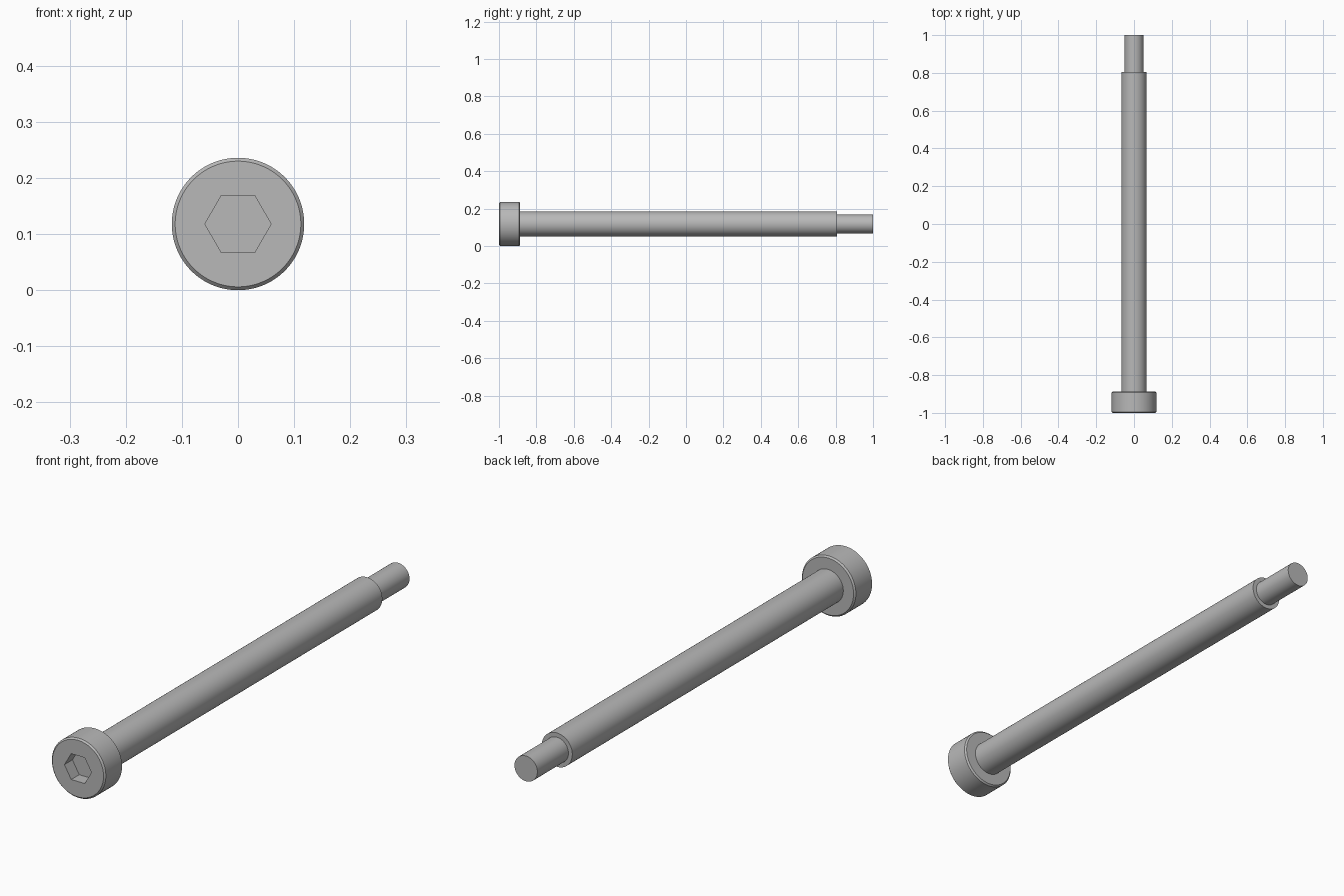
import bpy
import bmesh
import math

if "Cube" in bpy.data.objects:
    bpy.data.objects.remove(bpy.data.objects["Cube"])

AXIS_Z = 0.118   # height of the bolt's centre line
SIDES = 96

steel = bpy.data.materials.new("grey steel")
steel.use_nodes = True
GREY = (0.48, 0.48, 0.48, 1)
steel.diffuse_color = GREY
steel.node_tree.nodes["Principled BSDF"].inputs["Base Color"].default_value = GREY


def turned(name, profile, sides=SIDES):
    """Turn (radius, y) rings about the long axis and cap both ends."""
    bm = bmesh.new()
    rings = []
    for r, y in profile:
        angles = [math.tau * i / sides for i in range(sides)]
        rings.append([bm.verts.new((r * math.cos(a), y, AXIS_Z + r * math.sin(a)))
                      for a in angles])
    for a, b in zip(rings, rings[1:]):
        for i in range(sides):
            j = (i + 1) % sides
            bm.faces.new((a[i], a[j], b[j], b[i]))
    bm.faces.new(rings[0])
    bm.faces.new(rings[-1])
    bmesh.ops.recalc_face_normals(bm, faces=bm.faces)
    mesh = bpy.data.meshes.new(name)
    bm.to_mesh(mesh)
    bm.free()
    mesh.materials.append(steel)
    obj = bpy.data.objects.new(name, mesh)
    bpy.context.collection.objects.link(obj)
    return obj


def select_only(obj):
    bpy.ops.object.select_all(action='DESELECT')
    obj.select_set(True)
    bpy.context.view_layer.objects.active = obj


# Cylindrical head with small bevels on both rims
head = turned("head", [(0.112, -1), (0.118, -0.994), (0.118, -0.893), (0.112, -0.887)])

# Hexagonal socket cut into the front of the head
cutter = turned("socket_cutter", [(0.059, -1.05), (0.059, -0.95)], 6)
cut = head.modifiers.new("socket", 'BOOLEAN')
cut.operation = 'DIFFERENCE'
cut.solver = 'EXACT'
cut.object = cutter
select_only(head)
bpy.ops.object.modifier_apply(modifier=cut.name)
bpy.data.objects.remove(cutter)

# Long shoulder and the narrower end
shoulder = turned("shoulder", [(0.067, -0.89), (0.067, 0.806)])
tip = turned("tip", [(0.05, 0.8), (0.05, 1)])

for part in (head, shoulder, tip):
    select_only(part)
    bpy.ops.object.shade_smooth_by_angle(angle=math.radians(30))
